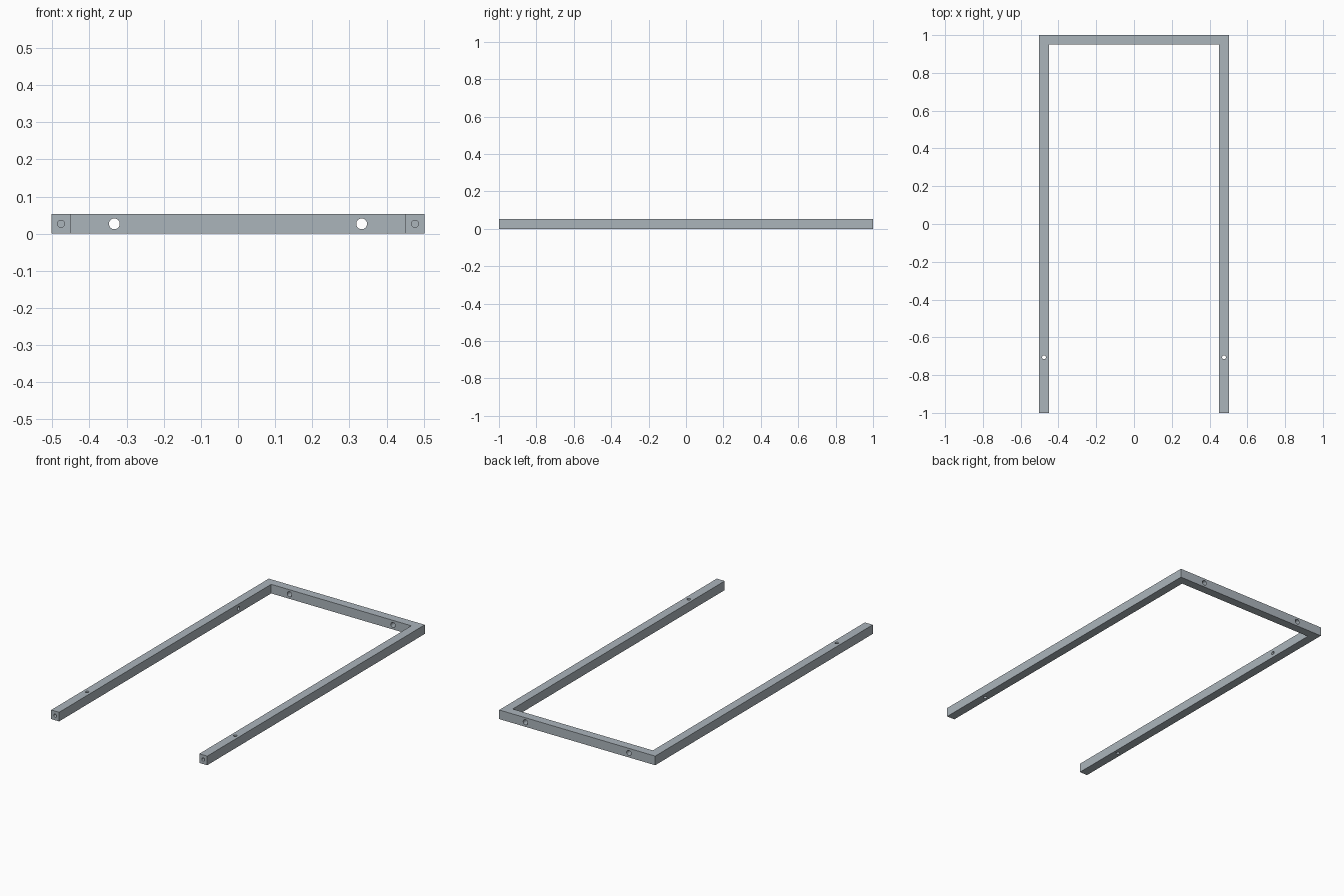
import bpy, bmesh, math
from mathutils import Vector

if "Cube" in bpy.data.objects:
    bpy.data.objects.remove(bpy.data.objects["Cube"])

H, W = 0.053, 0.051   # bar height and width
X = 0.502             # half width of the frame
ZC = H / 2


def cutter(name, centre, axis, radius, length):
    """Hidden cylinder used for drilling a hole."""
    bpy.ops.mesh.primitive_cylinder_add(vertices=32, radius=radius, depth=length, location=centre)
    ob = bpy.context.object
    ob.name = name
    ob.rotation_euler = Vector(axis).to_track_quat('Z', 'Y').to_euler()
    ob.hide_render = True
    ob.hide_set(True)
    return ob


# U-shaped frame: extrude the outline upwards
outline = [(-X, -1), (-X + W, -1), (-X + W, 1 - W), (X - W, 1 - W),
           (X - W, -1), (X, -1), (X, 1), (-X, 1)]
bm = bmesh.new()
face = bm.faces.new([bm.verts.new((x, y, 0)) for x, y in outline])
ext = bmesh.ops.extrude_face_region(bm, geom=[face])
bmesh.ops.translate(bm, vec=(0, 0, H),
                    verts=[g for g in ext['geom'] if isinstance(g, bmesh.types.BMVert)])
bmesh.ops.recalc_face_normals(bm, faces=bm.faces)
mesh = bpy.data.meshes.new("side_frame")
bm.to_mesh(mesh)
bm.free()
frame = bpy.data.objects.new("side_frame", mesh)
bpy.context.collection.objects.link(frame)

# Painted steel colour
steel = bpy.data.materials.new("blue_grey_steel")
steel.diffuse_color = (0.41, 0.46, 0.50, 1)
steel.use_nodes = True
steel.node_tree.nodes["Principled BSDF"].inputs["Base Color"].default_value = steel.diffuse_color
mesh.materials.append(steel)

# Blind hole in the inner face of the left leg
cutters = [cutter("left_inner_hole", (-X + W, 0.65, ZC), (1, 0, 0), 0.01, 0.05)]

# Holes mirrored left and right
for side, s in (("left", -1), ("right", 1)):
    cutters += [
        # through the back bar
        cutter(side + "_back_hole", (s * 0.333, 1 - W / 2, ZC), (0, 1, 0), 0.0145, 0.2),
        # vertically through each leg
        cutter(side + "_leg_hole", (s * 0.4765, -0.706, ZC), (0, 0, 1), 0.01, 0.2),
        # blind hole in each leg end
        cutter(side + "_end_hole", (s * 0.4765, -1, ZC), (0, 1, 0), 0.0095, 0.2),
    ]
for c in cutters:
    mod = frame.modifiers.new(c.name, 'BOOLEAN')
    mod.operation = 'DIFFERENCE'
    mod.solver = 'EXACT'
    mod.object = c

bpy.ops.object.select_all(action='DESELECT')
frame.select_set(True)
bpy.context.view_layer.objects.active = frame
for m in list(frame.modifiers):
    bpy.ops.object.modifier_apply(modifier=m.name)
for c in cutters:
    bpy.data.objects.remove(c, do_unlink=True)
bpy.ops.object.shade_smooth_by_angle(angle=math.radians(30))
